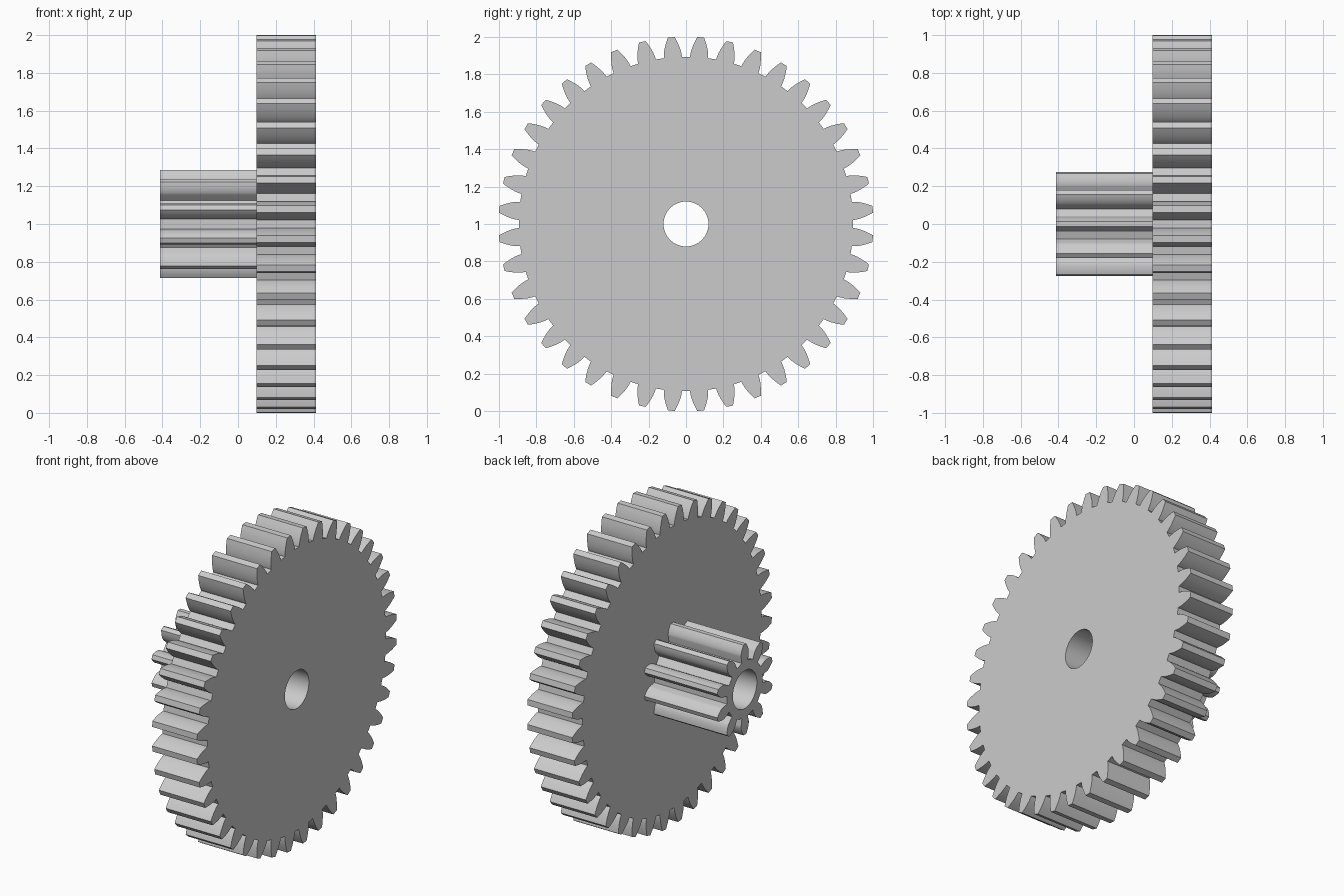
import bpy
import bmesh
from math import pi, sin, cos, tan, acos, radians

MODULE = 0.0477
PRESSURE = radians(20)
BORE = 0.12
AXIS_Z = 1.0

cube = bpy.data.objects.get("Cube")
if cube:
    bpy.data.objects.remove(cube, do_unlink=True)

grey = bpy.data.materials.new("plain grey")
grey.use_nodes = True
colour = (0.6, 0.6, 0.6, 1)
grey.diffuse_color = colour
grey.node_tree.nodes["Principled BSDF"].inputs["Base Color"].default_value = colour


def involute(angle):
    return tan(angle) - angle


def tooth_flank(teeth, steps=8):
    """(radius, half angle) pairs of one flank, from root to tip."""
    pitch = MODULE * teeth / 2
    base = pitch * cos(PRESSURE)
    root, tip = pitch - 1.25 * MODULE, pitch + MODULE
    half = pi / (2 * teeth) + involute(PRESSURE)
    start = max(base, root)
    flank = [(root, half)] if root < base - 0.001 else []
    for i in range(steps + 1):
        r = start + (tip - start) * (i / steps) ** 1.5
        flank.append((r, half - involute(acos(min(1, base / r)))))
    return flank


def gear_outline(teeth, phase):
    flank = tooth_flank(teeth)
    outline = []
    for t in range(teeth):
        mid = phase + 2 * pi * t / teeth
        outline += [(r, mid - a) for r, a in flank]
        outline += [(r, mid + a) for r, a in reversed(flank)]
    return outline


def make_gear(name, teeth, phase, x0, x1):
    bm = bmesh.new()
    bore = [(BORE, 2 * pi * i / 64) for i in range(64)]
    edges = []
    for loop in (gear_outline(teeth, phase), bore):
        verts = [bm.verts.new((x0, r * cos(a), AXIS_Z + r * sin(a))) for r, a in loop]
        edges += [bm.edges.new((v, verts[i - 1])) for i, v in enumerate(verts)]
    # Fill the toothed ring, then extrude it along the axle
    bmesh.ops.triangle_fill(bm, edges=edges, use_beauty=True)
    bmesh.ops.dissolve_degenerate(bm, dist=1e-6, edges=bm.edges)
    new = bmesh.ops.extrude_face_region(bm, geom=bm.faces[:], use_keep_orig=True)["geom"]
    moved = [v for v in new if isinstance(v, bmesh.types.BMVert)]
    bmesh.ops.translate(bm, verts=moved, vec=(x1 - x0, 0, 0))
    bmesh.ops.recalc_face_normals(bm, faces=bm.faces)
    mesh = bpy.data.meshes.new(name)
    bm.to_mesh(mesh)
    bm.free()
    mesh.materials.append(grey)
    obj = bpy.data.objects.new(name, mesh)
    bpy.context.collection.objects.link(obj)
    bpy.ops.object.select_all(action='DESELECT')
    obj.select_set(True)
    bpy.context.view_layer.objects.active = obj
    bpy.ops.object.shade_smooth_by_angle(angle=radians(25))


# Large wheel and the small pinion on its left-hand side of the axle
make_gear("large_gear", 40, pi / 40, 0.098, 0.413)
make_gear("small_pinion", 10, pi / 2, -0.413, 0.098)
